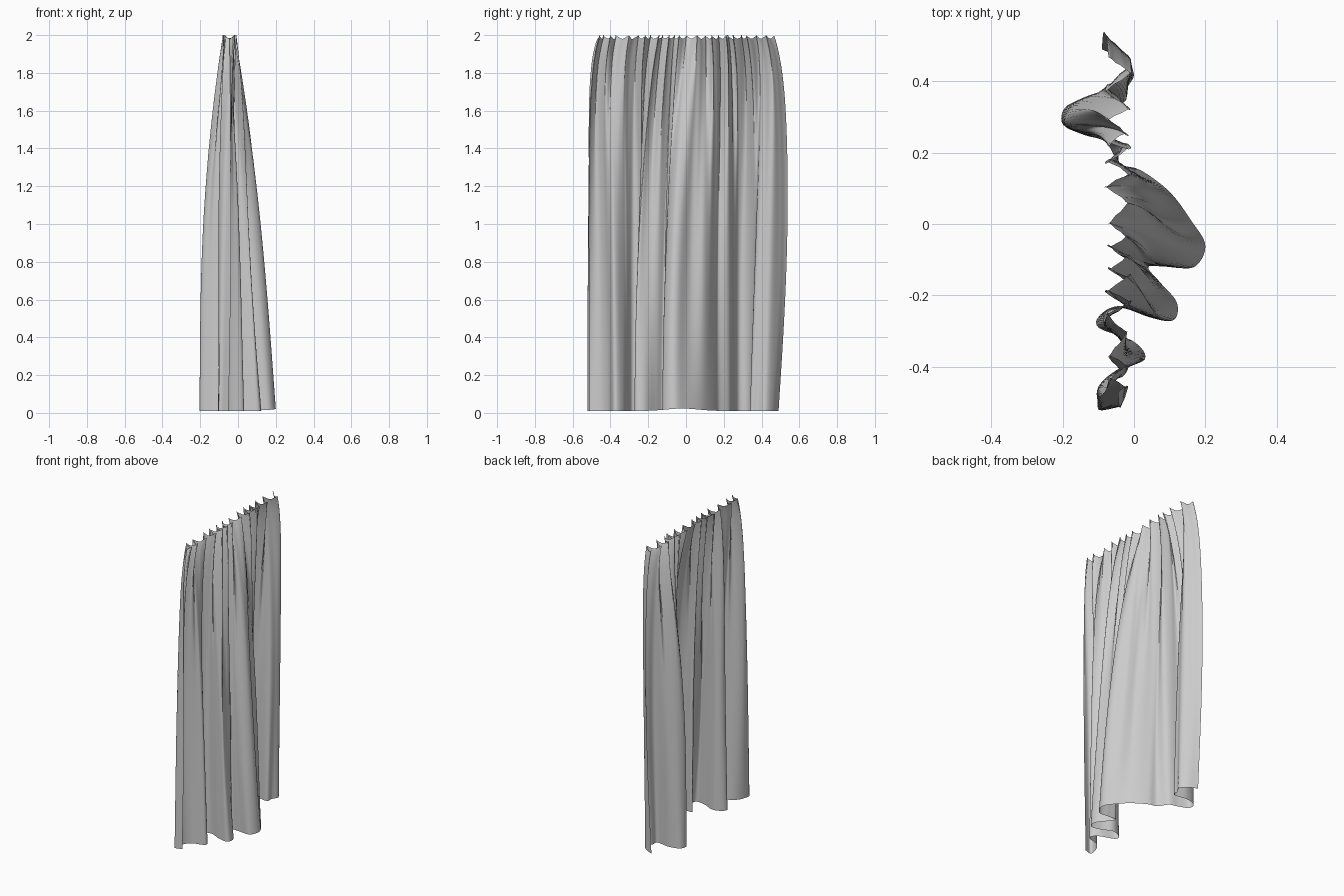
import bpy, bmesh, math, random
from mathutils import Vector

if "Cube" in bpy.data.objects:
    bpy.data.objects.remove(bpy.data.objects["Cube"])

random.seed(4)
COLS, ROWS, H = 240, 44, 2.0
BASE = -0.045          # x of the gathered top edge
PLEATS = 13

# Hem outline seen from above, from the -y end to the +y end
HEM = [(-.05, -.51), (-.10, -.52), (-.09, -.46), (-.05, -.41), (.03, -.38), (.0, -.33),
       (-.10, -.29), (-.09, -.25), (-.03, -.23), (.04, -.26), (.11, -.27), (.12, -.22),
       (.07, -.16), (.04, -.12), (.10, -.12), (.17, -.12), (.20, -.06), (.16, .01),
       (.10, .09), (.02, .15), (-.04, .17), (-.08, .23), (-.14, .25), (-.20, .28),
       (-.19, .33), (-.12, .35), (-.03, .34), (-.02, .38), (0, .42), (-.03, .46), (-.09, .49)]


def smooth_path(points, count):
    """Catmull-Rom curve through points, resampled evenly by length."""
    p = [Vector(q) for q in points]
    p = [2 * p[0] - p[1]] + p + [2 * p[-1] - p[-2]]
    fine = []
    for a, b, c, d in zip(p, p[1:], p[2:], p[3:]):
        for k in range(12):
            t = k / 12
            fine.append(0.5 * (2 * b + (c - a) * t + (2 * a - 5 * b + 4 * c - d) * t * t
                               + (3 * b - a - 3 * c + d) * t ** 3))
    fine.append(p[-2])
    dist = [0.0]
    for a, b in zip(fine, fine[1:]):
        dist.append(dist[-1] + (b - a).length)
    out, j = [], 0
    for i in range(count):
        s = dist[-1] * i / (count - 1)
        while j < len(fine) - 2 and dist[j + 1] < s:
            j += 1
        out.append(fine[j].lerp(fine[j + 1], (s - dist[j]) / (dist[j + 1] - dist[j])))
    return out


hem = smooth_path(HEM, COLS + 1)
gain = [random.uniform(0.7, 1.1) for _ in range(2 * PLEATS + 2)]
lean = [random.uniform(-0.014, 0.014) for _ in range(2 * PLEATS + 2)]


def pleat(u):
    """Irregular gathers along the heading: x offset, y lean and dip."""
    ph = u * PLEATS * 2 + 0.5 * math.sin(u * 17)
    i = int(max(ph, 0)) % len(gain)
    wave = math.sin(ph * math.pi)
    flat = math.copysign(abs(wave) ** 0.7, wave)
    return flat * gain[i], lean[i] * abs(wave) + 0.009 * math.sin(2 * math.pi * ph), abs(wave)


# Curtain cloth: gathered heading blended into the broad folds of the hem
bm = bmesh.new()
grid = []
for r in range(ROWS + 1):
    h = 1 - (1 - r / ROWS) ** 1.3          # denser rows near the heading
    row = []
    for c in range(COLS + 1):
        u = c / COLS
        hx, hy = hem[c]
        px, py, dip = pleat(u)
        off = hx - BASE
        # back folds hang straight, front folds flare steadily to the hem
        spread = off * ((1 - h ** 3) if off < 0 else (1 - 0.76 * h) * (1 - h ** 10))
        gather = h ** 3
        top_y = (u - 0.5) * 0.94 * (1 + 0.11 * (1 - h ** 10))
        soft = math.sin(u * 62 + 1) * 0.015 * math.sin(math.pi * h)
        x = BASE + spread + 0.036 * px * gather + soft
        y = top_y + (hy - top_y) * (1 - h * h) + py * gather
        y += 0.04 * max(2 * u - 1, 0) ** 4 * math.sin(math.pi * h)   # far end bellies out
        low = 0.01 + 0.013 * math.exp(-((hy + 0.02) / 0.12) ** 2)
        z = low + (H - low) * h - 0.022 * (1 - dip) ** 1.2 * h ** 30
        row.append(bm.verts.new((x, y, z)))
    grid.append(row)
for a, b in zip(grid, grid[1:]):
    for c in range(COLS):
        bm.faces.new((a[c], a[c + 1], b[c + 1], b[c]))

mesh = bpy.data.meshes.new("curtain")
bm.to_mesh(mesh)
bm.free()
curtain = bpy.data.objects.new("curtain", mesh)
bpy.context.collection.objects.link(curtain)
for poly in mesh.polygons:
    poly.use_smooth = True
